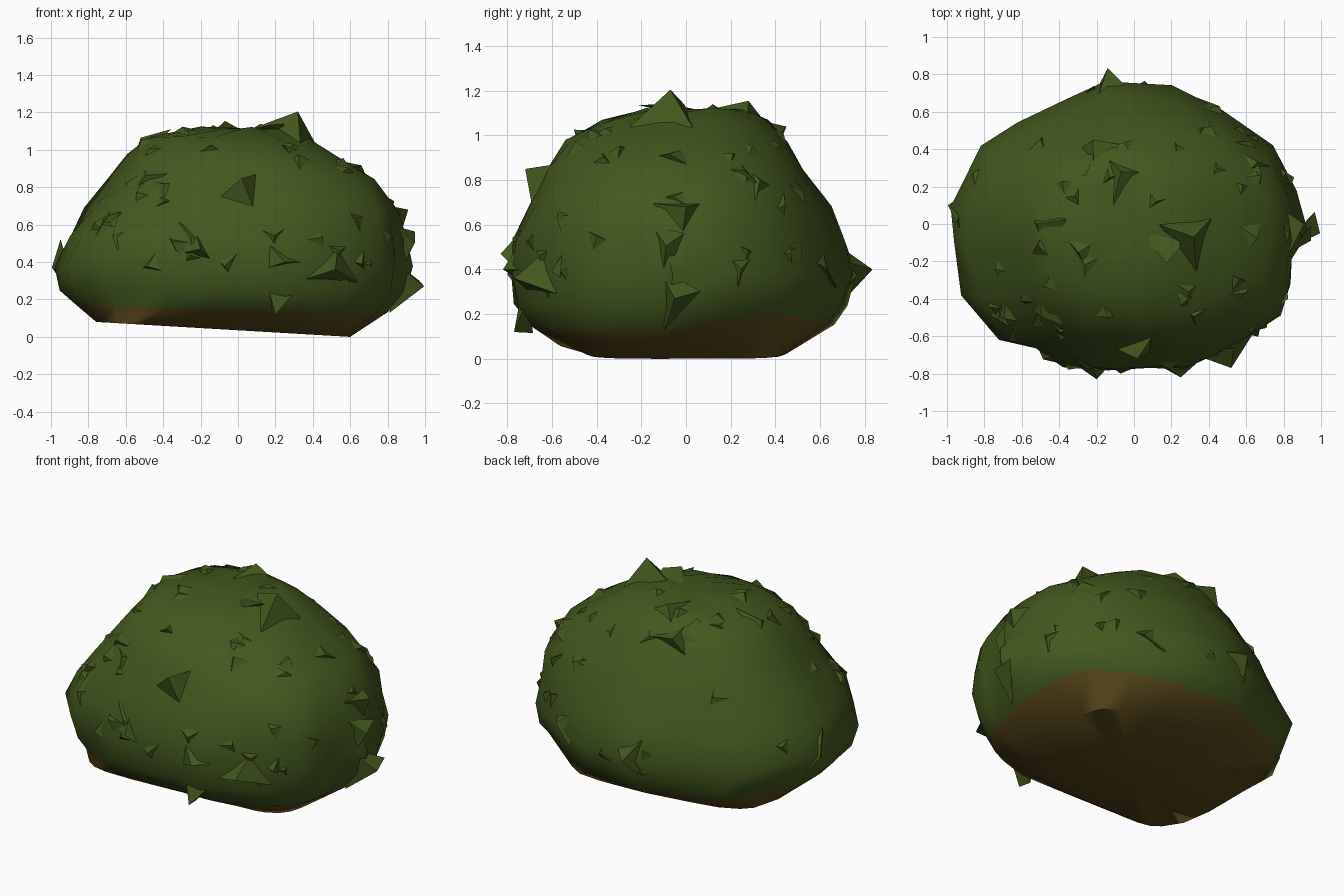
import bpy, bmesh, math, random
from mathutils import Vector

if "Cube" in bpy.data.objects:
    bpy.data.objects.remove(bpy.data.objects["Cube"])
random.seed(11)


def material(name, rgb):
    m = bpy.data.materials.new(name)
    m.diffuse_color = (*rgb, 1)
    m.use_nodes = True
    m.node_tree.nodes["Principled BSDF"].inputs["Base Color"].default_value = m.diffuse_color
    return m


GREEN = material("leaf green", (0.056, 0.098, 0.013))
BROWN = material("earth brown", (0.100, 0.066, 0.011))


def finish(bm, name, mats, angle):
    me = bpy.data.meshes.new(name)
    bmesh.ops.recalc_face_normals(bm, faces=bm.faces)
    bm.to_mesh(me)
    bm.free()
    for m in mats:
        me.materials.append(m)
    ob = bpy.data.objects.new(name, me)
    bpy.context.collection.objects.link(ob)
    bpy.ops.object.select_all(action='DESELECT')
    ob.select_set(True)
    bpy.context.view_layer.objects.active = ob
    bpy.ops.object.shade_smooth_by_angle(angle=math.radians(angle))
    return ob


# Bush body: stacked rings (z, xmin, xmax, ymin, ymax, roundness: 1 = ellipse, 0 = box)
RINGS = [(0.00, -0.76, 0.60, -0.45, 0.45, 0.45), (0.13, -0.86, 0.80, -0.70, 0.67, 0.85),
         (0.24, -0.94, 0.90, -0.77, 0.74, 1), (0.38, -0.98, 0.93, -0.79, 0.78, 1),
         (0.53, -0.90, 0.90, -0.78, 0.71, 0.97), (0.68, -0.79, 0.87, -0.70, 0.63, 0.9),
         (0.84, -0.67, 0.74, -0.63, 0.52, 0.87), (0.97, -0.58, 0.54, -0.54, 0.44, 0.87),
         (1.06, -0.48, 0.37, -0.38, 0.36, 0.9), (1.115, -0.20, 0.22, -0.19, 0.26, 1)]
# Lumpy plan outline: (angle in degrees, radius against the ring's ellipse)
PLAN = [(-4, 1.0), (14, .955), (34, .985), (56, .93), (76, .97), (98, 1.0), (113, .92),
        (132, .95), (147, .98), (173, 1.02), (187, 1.0), (207, 1.05), (227, 1.07),
        (238, 1.0), (249, 1.05), (263, 1.01), (277, .99), (287, 1.02), (301, 1.01),
        (310, 1.02), (324, 1.04), (336, 1.0), (348, .94)]
SEG = len(PLAN)
bm = bmesh.new()
rows = []
for i, (z, x0, x1, y0, y1, e) in enumerate(RINGS):
    row = []
    w = (0, 0.6, 1, 1, 0.9, 0.6, 0.4, 0.3, 0.3, 0)[i]
    for deg, rad in PLAN:
        a = math.radians(deg)
        c, s = math.cos(a), math.sin(a)
        c = math.copysign(abs(c) ** e, c)
        s = math.copysign(abs(s) ** e, s)
        r = 1 + (rad - 1) * w
        if i > 1:
            r *= random.uniform(0.985, 1.012)
        if i > 4 and c < 0 < s:
            r *= 1.03  # fuller back left shoulder
        x = (x0 + x1) / 2 + (x1 - x0) / 2 * c * r
        y = (y0 + y1) / 2 + (y1 - y0) / 2 * s * r
        # underside rises to the left; the earth's edge rises at the back right
        dz = 0.08 * min(1, max(0, (0.6 - x) / 1.36)) * max(0, 1 - z / 0.26)
        if i == 0 and y < 0:
            y *= 1 + 0.36 * min(1, max(0, (0.2 - x) / 0.8))
        elif i == 1:
            dz += 0.22 * max(0, x) * max(-0.1, min(y, 0.4)) + 0.02 * max(0, x)
        elif i > 1:
            dz += random.uniform(-.012, .012)
        row.append(bm.verts.new((x, y, z + dz)))
    rows.append(row)
for i, (lo, hi) in enumerate(zip(rows, rows[1:])):
    for k in range(SEG):
        n = (k + 1) % SEG
        f = bm.faces.new((lo[k], lo[n], hi[n], hi[k]))
        f.material_index = 1 if i == 0 else 0
for row, mat in ((rows[0], 1), (rows[-1], 0)):
    m = bm.verts.new(sum((v.co for v in row), Vector()) / SEG)
    for k in range(SEG):
        bm.faces.new((row[k], row[(k + 1) % SEG], m)).material_index = mat
bmesh.ops.recalc_face_normals(bm, faces=bm.faces)

# Places for leaf tufts: more at the front and top than at the back
spots = []
for f in bm.faces:
    c, n = f.calc_center_median(), f.normal.copy()
    if f.material_index == 0 and c.z > 0.26:
        spots.append((c, n, f.calc_area() * (1.0 if n.y < -0.2 or n.z > 0.5 else 0.4)))
finish(bm, "bush_body", [GREEN, BROWN], 50)


def tuft(bm, centre, tip, normal, size, sink):
    """Three-sided leaf point with its foot sunk in the body."""
    u = normal.orthogonal().normalized()
    w = normal.cross(u)
    a0 = random.uniform(0, 2 * math.pi)
    base = []
    for k in range(3):
        a = a0 + k * 2 * math.pi / 3 + random.uniform(-.4, .4)
        r = size * random.uniform(0.8, 1.3)
        base.append(bm.verts.new(centre + (u * math.cos(a) + w * math.sin(a)) * r - normal * sink))
    t = bm.verts.new(tip)
    bm.faces.new(base)
    for k in range(3):
        bm.faces.new((base[k], base[(k + 1) % 3], t))


# Scattered flat leaf tufts
bm = bmesh.new()
for c, n, _ in random.choices(spots, [s[2] for s in spots], k=60):
    side = n.cross(Vector([random.uniform(-1, 1) for _ in range(3)]))
    p = c + side * 0.03
    size = random.uniform(0.08, 0.15)
    tip = p + n * random.uniform(0.012, 0.03) + side * size * 0.6
    tip.y = max(-0.81, min(0.79, tip.y))
    tip.x = max(-0.98, min(0.95, tip.x))
    tip.z = min(tip.z, 1.14)
    tuft(bm, p, tip, n, size, 0.025)
finish(bm, "leaf_tufts", [GREEN], 20)

# Large leaf points that shape the outline
POINTS = [(0.32, -0.07, 1.205), (-0.07, 0.28, 1.155), (0.12, 0.12, 1.14), (-0.22, 0.45, 1.04),
          (-0.52, 0.0, 1.065), (0.02, -0.72, 0.85), (-0.2, -0.83, 0.47),
          (0.25, -0.82, 0.4), (0.52, -0.77, 0.36), (0.2, -0.77, 0.12),
          (-0.14, 0.835, 0.40), (0.995, -0.05, 0.27), (0.91, 0.0, 0.68),
          (-0.995, 0.1, 0.37)]
bm = bmesh.new()
for co in POINTS:
    tip = Vector(co)
    c, n, _ = min(spots, key=lambda s: (s[0] - tip).length)
    tuft(bm, c.lerp(tip - n * 0.08, 0.4), tip, n, 0.15, 0.03)
finish(bm, "leaf_points", [GREEN], 30)
